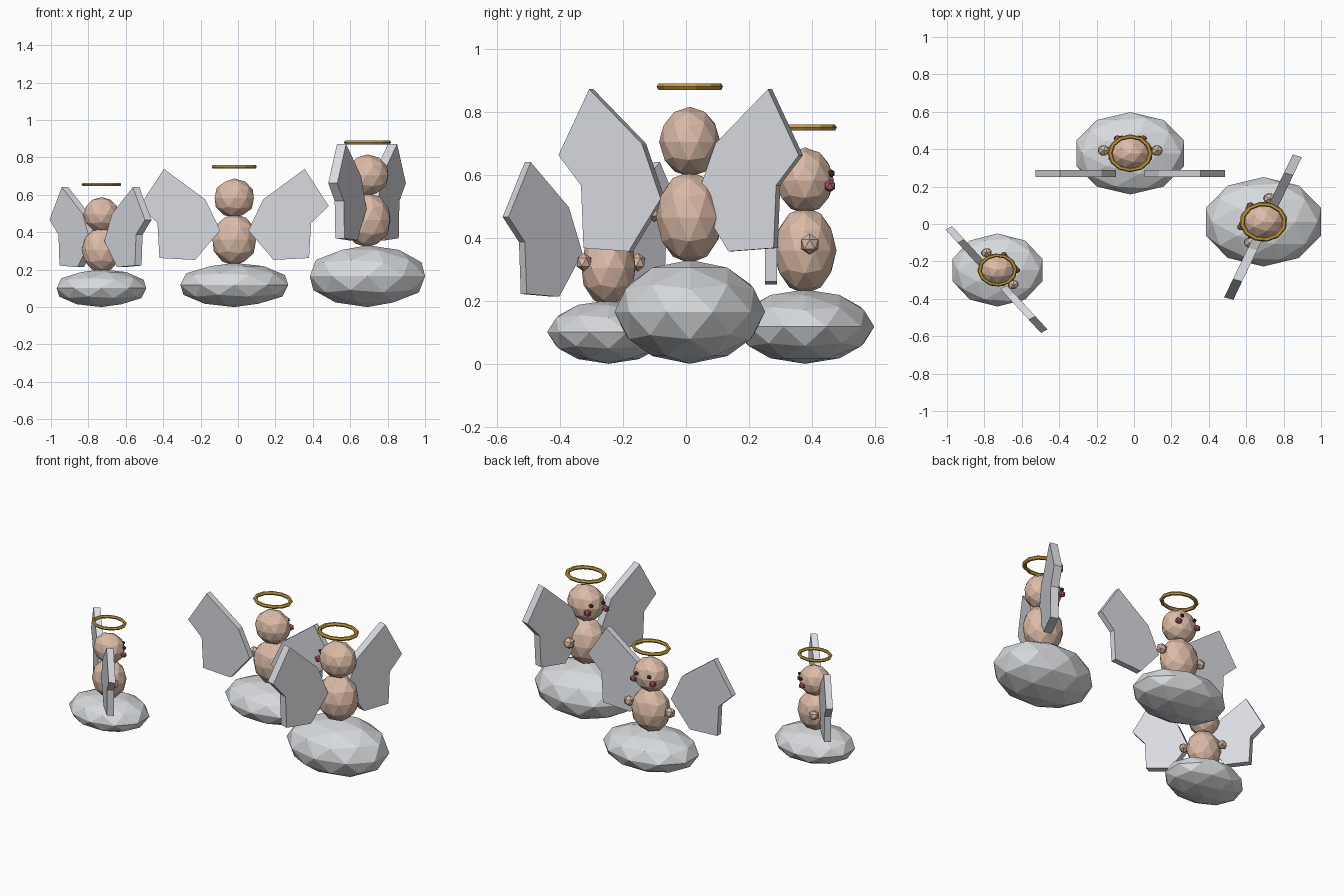
import bpy, bmesh, math
from mathutils import Matrix, Vector

cube = bpy.data.objects.get("Cube")
if cube:
    bpy.data.objects.remove(cube, do_unlink=True)


def material(name, r, g, b):
    m = bpy.data.materials.new(name)
    m.use_nodes = True
    m.diffuse_color = (r, g, b, 1)
    bsdf = next(n for n in m.node_tree.nodes if n.type == 'BSDF_PRINCIPLED')
    bsdf.inputs["Base Color"].default_value = (r, g, b, 1)
    bsdf.inputs["Roughness"].default_value = 0.8
    return m


CLOUD = material("cloud_grey", 0.68, 0.70, 0.72)
WING = material("wing_white", 0.70, 0.71, 0.75)
SKIN = material("skin", 0.72, 0.50, 0.39)
GOLD = material("gold", 0.55, 0.33, 0.05)
CHEEK = material("cheek_rose", 0.42, 0.11, 0.16)
EYE = material("eye_brown", 0.10, 0.045, 0.02)


def finish(name, bm, mat, matrix):
    bm.transform(matrix)
    bmesh.ops.recalc_face_normals(bm, faces=bm.faces)
    mesh = bpy.data.meshes.new(name)
    bm.to_mesh(mesh)
    bm.free()
    mesh.materials.append(mat)
    obj = bpy.data.objects.new(name, mesh)
    bpy.context.collection.objects.link(obj)


def ball(name, mat, frame, centre, radii, detail=2):
    bm = bmesh.new()
    bmesh.ops.create_icosphere(bm, subdivisions=detail, radius=1)
    finish(name, bm, mat,
           frame @ Matrix.Translation(centre) @ Matrix.Diagonal((*radii, 1)))


def ring(name, mat, frame, z, major, minor, sides=12, tube=6):
    bm = bmesh.new()
    rows = []
    for i in range(sides):
        a = math.tau * i / sides
        row = []
        for j in range(tube):
            b = math.tau * j / tube
            r = major + minor * math.cos(b)
            row.append(bm.verts.new((r * math.cos(a), r * math.sin(a),
                                     z + minor * math.sin(b))))
        rows.append(row)
    for i in range(sides):
        p, q = rows[i], rows[(i + 1) % sides]
        for j in range(tube):
            k = (j + 1) % tube
            bm.faces.new((p[j], q[j], q[k], p[k]))
    finish(name, bm, mat, frame)


WING_OUTLINE = [(0.285, 0.486), (0.383, 0.288), (0.311, 0.198), (0.303, 0.01),
                (0.159, 0), (0.057, 0.158), (0.117, 0.323)]
WING_THICKNESS = 0.037


def wing(name, frame, side):
    bm = bmesh.new()
    t = WING_THICKNESS / 2
    face = bm.faces.new([bm.verts.new((side * x, -t, z)) for x, z in WING_OUTLINE])
    moved = bmesh.ops.extrude_face_region(bm, geom=[face])["geom"]
    bmesh.ops.translate(bm, vec=(0, 2 * t, 0),
                        verts=[v for v in moved if isinstance(v, bmesh.types.BMVert)])
    finish(name, bm, WING, frame)


def cherub(tag, place, turn, size, cloud, heights, wing_place):
    x, y = place
    body_z, head_z, halo_z = heights
    rot = Matrix.Rotation(math.radians(turn), 4, 'Z')
    stretch = Matrix.Diagonal((1.2, 1, 1, 1))
    scale = Matrix.Scale(size, 4)

    def frame(z):
        return Matrix.Translation((x, y, z)) @ stretch @ rot @ scale

    # Cloud seat
    ball(tag + "_cloud", CLOUD, Matrix.Translation((x, y, 0)), (0, 0, cloud[2]), cloud)
    # Body, head and halo
    ball(tag + "_body", SKIN, frame(body_z), (0, 0, 0), (0.102, 0.1, 0.138))
    ball(tag + "_head", SKIN, frame(head_z), (0, 0, 0), (0.092, 0.092, 0.105))
    ring(tag + "_halo", GOLD, frame(halo_z), 0, 0.09, 0.011)
    # Paired parts
    wings = (Matrix.Translation(wing_place) @ Matrix.Diagonal((1.32, 1, 1, 1))
             @ rot @ scale)
    for side, word in ((-1, "left"), (1, "right")):
        ball(f"{tag}_{word}_hand", SKIN, frame(body_z),
             (side * 0.119, 0.015, 0.02), (0.029, 0.032, 0.034), 1)
        ball(f"{tag}_{word}_cheek", CHEEK, frame(head_z),
             (side * 0.057, 0.079, -0.017), (0.019, 0.019, 0.021), 1)
        ball(f"{tag}_{word}_eye", EYE, frame(head_z),
             (side * 0.038, 0.084, 0.023), (0.011, 0.012, 0.013), 1)
        wing(f"{tag}_{word}_wing", wings, side)


cherub("middle_cherub", (-0.02, 0.378), 0, 1.0, (0.303, 0.22, 0.118),
       (0.36, 0.582, 0.75), (-0.02, 0.27, 0.252))
cherub("large_cherub", (0.692, 0.012), 70, 1.06, (0.324, 0.239, 0.165),
       (0.465, 0.705, 0.88), (0.69, -0.017, 0.357))
cherub("small_cherub", (-0.73, -0.246), -55, 0.88, (0.252, 0.195, 0.101),
       (0.305, 0.495, 0.655), (-0.735, -0.297, 0.213))
